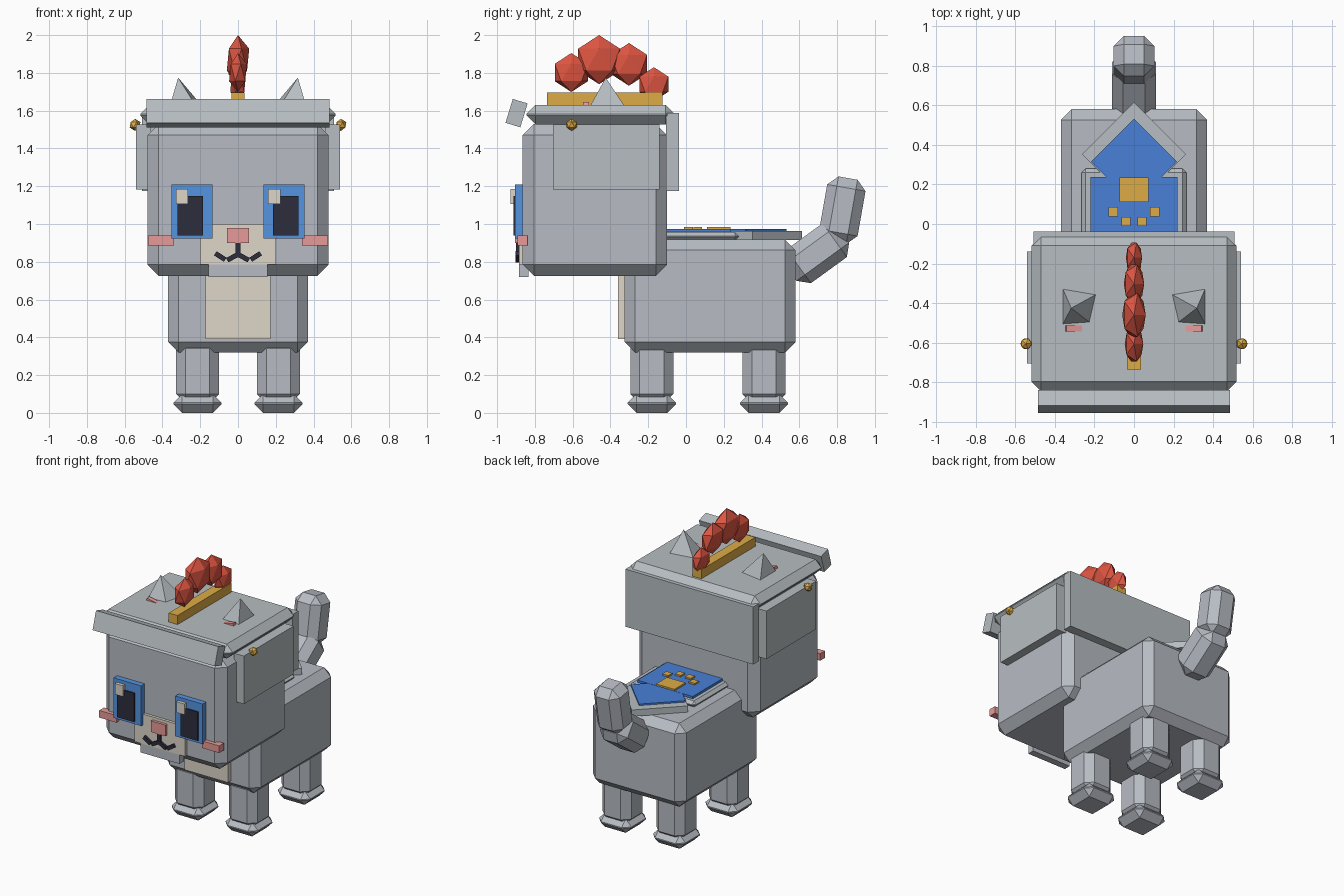
import bpy, bmesh, math
from mathutils import Matrix, Vector

if "Cube" in bpy.data.objects:
    bpy.data.objects.remove(bpy.data.objects["Cube"])

def material(name, rgb):
    m = bpy.data.materials.new(name)
    m.diffuse_color = (*rgb, 1)
    m.use_nodes = True
    m.node_tree.nodes["Principled BSDF"].inputs["Base Color"].default_value = m.diffuse_color
    return m

FUR = material("grey_fur", (0.474, 0.503, 0.552))
STEEL = material("silver_armour", (0.474, 0.515, 0.539))
CREAM = material("cream", (0.73, 0.672, 0.578))
EYE = material("eye_blue", (0.091, 0.296, 0.753))
CAPE = material("cape_blue", (0.065, 0.216, 0.679))
DARK = material("near_black", (0.026, 0.026, 0.048))
GOLD = material("gold", (0.73, 0.413, 0.061))
RED = material("crest_red", (0.73, 0.091, 0.054))
PINK = material("pink", (0.79, 0.328, 0.314))

def finish(bm, name, mat):
    bmesh.ops.recalc_face_normals(bm, faces=bm.faces)
    me = bpy.data.meshes.new(name)
    bm.to_mesh(me)
    bm.free()
    me.materials.append(mat)
    ob = bpy.data.objects.new(name, me)
    bpy.context.collection.objects.link(ob)
    return ob

def block(name, mat, centre, size, bevel=0, rot=0, axis='X'):
    """Box with optional chamfer, rotated by degrees about its centre."""
    bm = bmesh.new()
    bmesh.ops.create_cube(bm, size=1)
    bmesh.ops.scale(bm, vec=size, verts=bm.verts)
    if bevel:
        bmesh.ops.bevel(bm, geom=bm.edges[:], offset=bevel, segments=1,
                        profile=0.5, affect='EDGES')
    bm.transform(Matrix.Translation(centre) @ Matrix.Rotation(math.radians(rot), 4, axis))
    return finish(bm, name, mat)

def span(name, mat, x, y, z, bevel=0):
    """Box given by its (min, max) on each axis."""
    r = (x, y, z)
    return block(name, mat, [(a + b) / 2 for a, b in r], [b - a for a, b in r], bevel)

def gem(name, mat, centre, radius, squash=1):
    bm = bmesh.new()
    bmesh.ops.create_icosphere(bm, subdivisions=1, radius=radius)
    bmesh.ops.scale(bm, vec=(squash, 1, 1), verts=bm.verts)
    bmesh.ops.translate(bm, vec=centre, verts=bm.verts)
    return finish(bm, name, mat)

def sides(a, b, s):
    return tuple(sorted((a * s, b * s)))

# Body, chest patch and tail
span("body", FUR, (-0.37, 0.37), (-0.325, 0.58), (0.32, 0.917), 0.055)
span("chest_patch", CREAM, (-0.172, 0.172), (-0.36, -0.3), (0.39, 0.80))
block("tail_base", FUR, (0, 0.692, 0.845), (0.22, 0.22, 0.345), 0.055, -54)
block("tail_tip", FUR, (0, 0.828, 1.073), (0.206, 0.206, 0.345), 0.052, -10)

# Legs and paws
for s, side in ((-1, "left"), (1, "right")):
    for y, end in ((-0.181, "front"), (0.413, "hind")):
        block(f"{end}_{side}_leg", FUR, (s * 0.214, y, 0.22), (0.228, 0.228, 0.34), 0.05)
        block(f"{end}_{side}_paw", FUR, (s * 0.214, y, 0.05), (0.255, 0.255, 0.1), 0.046)

# Head, muzzle, chin, nose
span("head", FUR, (-0.48, 0.48), (-0.865, -0.10), (0.725, 1.53), 0.06)
span("muzzle", CREAM, (-0.2, 0.2), (-0.885, -0.85), (0.785, 1.0))
span("chin", FUR, (-0.155, 0.155), (-0.884, -0.835), (0.72, 0.785))
span("nose", PINK, (-0.057, 0.057), (-0.905, -0.87), (0.90, 0.98))

# Mouth strokes
span("mouth_middle", DARK, (-0.012, 0.012), (-0.9, -0.88), (0.83, 0.90))
for s, side in ((-1, "left"), (1, "right")):
    block(f"mouth_inner_{side}", DARK, (s * 0.028, -0.89, 0.824), (0.066, 0.024, 0.026), 0, s * 28, 'Y')
    block(f"mouth_outer_{side}", DARK, (s * 0.094, -0.89, 0.828), (0.062, 0.024, 0.026), 0, -s * 33, 'Y')

# Eyes, cheeks, ears, side armour, rivets
for s, side in ((-1, "left"), (1, "right")):
    span(f"eye_{side}", EYE, sides(0.135, 0.353, s), (-0.905, -0.85), (0.922, 1.21))
    span(f"pupil_{side}", DARK, sides(0.185, 0.32, s), (-0.914, -0.9), (0.94, 1.147))
    glint = (-0.328, -0.264) if s < 0 else (0.16, 0.225)
    span(f"eye_glint_{side}", CREAM, glint, (-0.928, -0.9), (1.107, 1.185))
    span(f"cheek_{side}", PINK, sides(0.34, 0.476, s), (-0.893, -0.84), (0.887, 0.938))
    # Ear: leaning four-sided spike
    bm = bmesh.new()
    base = [bm.verts.new((s * x, y, 1.62)) for x, y in
            ((0.186, -0.353), (0.362, -0.323), (0.362, -0.51), (0.22, -0.50))]
    tip = bm.verts.new((s * 0.317, -0.425, 1.775))
    bm.faces.new(base)
    for i in range(4):
        bm.faces.new((base[i], base[(i + 1) % 4], tip))
    finish(bm, f"ear_{side}", STEEL)
    block(f"ear_lining_{side}", PINK, (s * 0.301, -0.529, 1.628), (0.088, 0.03, 0.02), 0, -s * 12, 'Y')
    span(f"helmet_cheek_guard_{side}", STEEL, sides(0.46, 0.54, s), (-0.705, -0.14), (1.183, 1.528))
    gem(f"rivet_{side}", GOLD, (s * 0.545, -0.605, 1.525), 0.032)

# Helmet
span("helmet_cap", STEEL, (-0.517, 0.517), (-0.845, -0.06), (1.527, 1.63), 0.048)
span("helmet_neck_guard", STEEL, (-0.507, 0.507), (-0.105, -0.038), (1.175, 1.588))
block("helmet_visor", STEEL, (0, -0.897, 1.587), (0.97, 0.082, 0.132), 0, -17)
span("crest_holder", GOLD, (-0.035, 0.035), (-0.735, -0.125), (1.62, 1.695))
for i, (y, z, r) in enumerate(((-0.607, 1.802, 0.103), (-0.46, 1.87, 0.13),
                               (-0.302, 1.845, 0.113), (-0.17, 1.74, 0.09))):
    gem(f"crest_plume_{i + 1}", RED, (0, y, z), r, 0.51)

# Back plate with arrow-shaped blue cloth and a gold paw mark
def diamond(name, mat, y, half, z0, z1):
    w = half * math.sqrt(2)
    return block(name, mat, (0, y, (z0 + z1) / 2), (w, w, z1 - z0), 0, 45, 'Z')

span("back_plate", STEEL, (-0.265, 0.265), (-0.15, 0.28), (0.912, 0.957), 0.02)
diamond("back_plate_point", STEEL, 0.352, 0.263, 0.915, 0.962)
span("cloth", CAPE, (-0.22, 0.22), (-0.15, 0.238), (0.955, 0.974))
diamond("cloth_point", CAPE, 0.315, 0.217, 0.955, 0.973)
span("paw_mark_pad", GOLD, (-0.073, 0.073), (0.11, 0.235), (0.97, 0.985))
for i, (x, y) in enumerate(((-0.105, 0.062), (-0.04, 0.013), (0.04, 0.013), (0.105, 0.062))):
    block(f"paw_mark_toe_{i + 1}", GOLD, (x, y, 0.978), (0.047, 0.047, 0.014))
